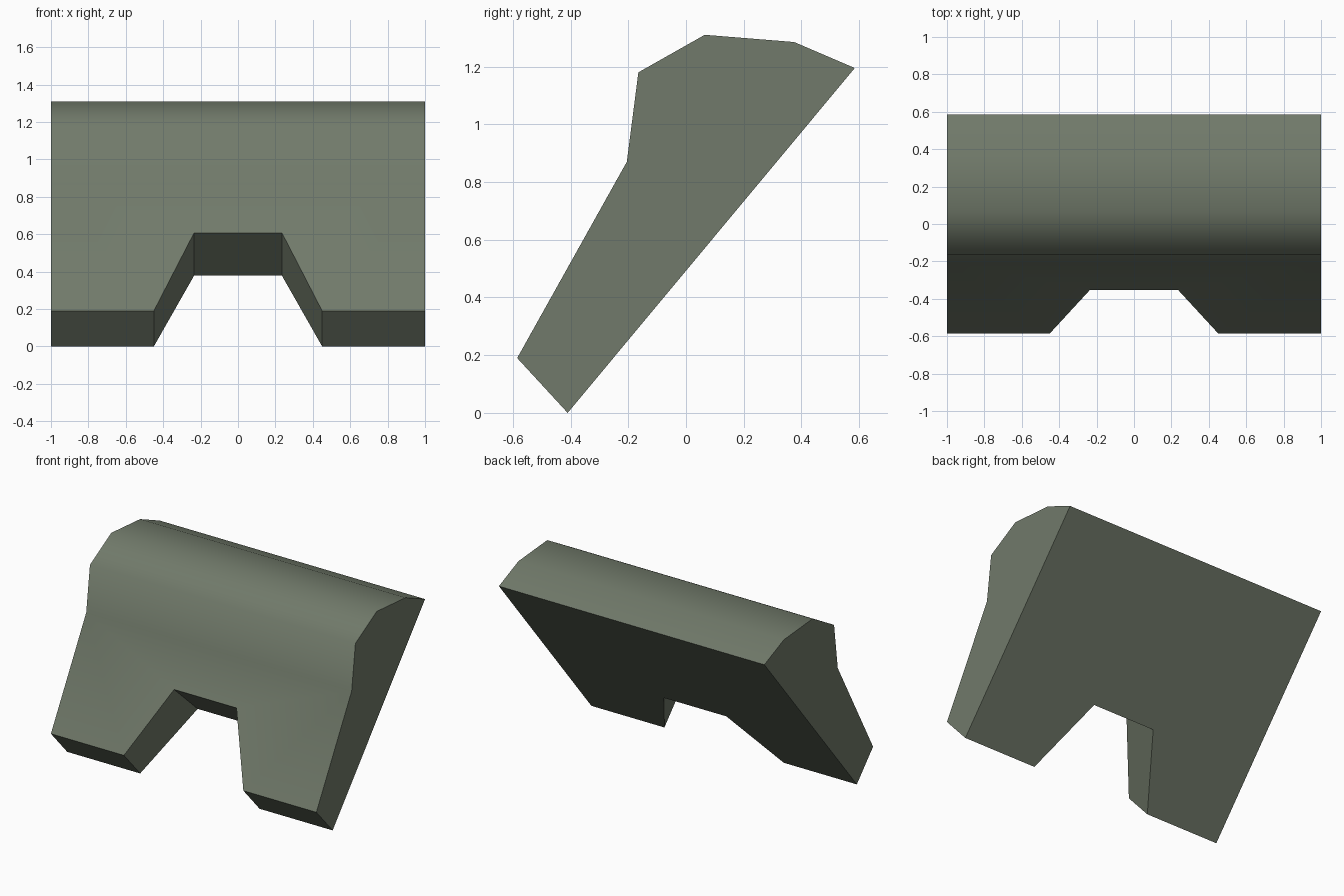
import bpy, bmesh, math

if "Cube" in bpy.data.objects:
    bpy.data.objects.remove(bpy.data.objects["Cube"])

# Leaning slab profile (y, z), from the bottom back edge up the front to the top back edge
PROFILE = [(-0.41, 0), (-0.585, 0.19), (-0.205, 0.87), (-0.165, 1.18),
           (0.065, 1.31), (0.375, 1.285), (0.585, 1.195)]
NOTCH_BACK, NOTCH_FRONT = (-0.098, 0.378), (-0.352, 0.607)
NOTCH_BASE, NOTCH_TOP = 0.45, 0.235   # half widths of the notch

bm = bmesh.new()


def row(points, x):
    return [bm.verts.new((x, y, z)) for y, z in points]


# End caps
left, right = row(PROFILE, -1), row(PROFILE, 1)
bm.faces.new(left)
bm.faces.new(right)

# Full-width strips over the curved top
for i in range(2, 6):
    bm.faces.new((left[i], right[i], right[i + 1], left[i + 1]))

# Notched lower edge, running left to right on the back and front surfaces
edges = []
for k, notch in enumerate((NOTCH_BACK, NOTCH_FRONT)):
    edge = [left[k]]
    for x, (y, z) in ((-NOTCH_BASE, PROFILE[k]), (-NOTCH_TOP, notch),
                      (NOTCH_TOP, notch), (NOTCH_BASE, PROFILE[k])):
        edge.append(bm.verts.new((x, y, z)))
    edges.append(edge + [right[k]])
back, front = edges
for i in range(5):
    bm.faces.new((back[i], back[i + 1], front[i + 1], front[i]))

# Large front and back panels
bm.faces.new(front + [right[2], left[2]])
bm.faces.new(back + [right[6], left[6]])
bmesh.ops.recalc_face_normals(bm, faces=bm.faces)

mesh = bpy.data.meshes.new("notched_slab")
bm.to_mesh(mesh)
bm.free()
slab = bpy.data.objects.new("notched_slab", mesh)
bpy.context.collection.objects.link(slab)

# Grey-green colour
mat = bpy.data.materials.new("grey_green")
mat.diffuse_color = (0.165, 0.195, 0.145, 1)
mat.use_nodes = True
mat.node_tree.nodes["Principled BSDF"].inputs["Base Color"].default_value = mat.diffuse_color
mesh.materials.append(mat)

# Smooth top bends, crisp outer edges
bpy.context.view_layer.objects.active = slab
slab.select_set(True)
bpy.ops.object.shade_smooth_by_angle(angle=math.radians(60))
